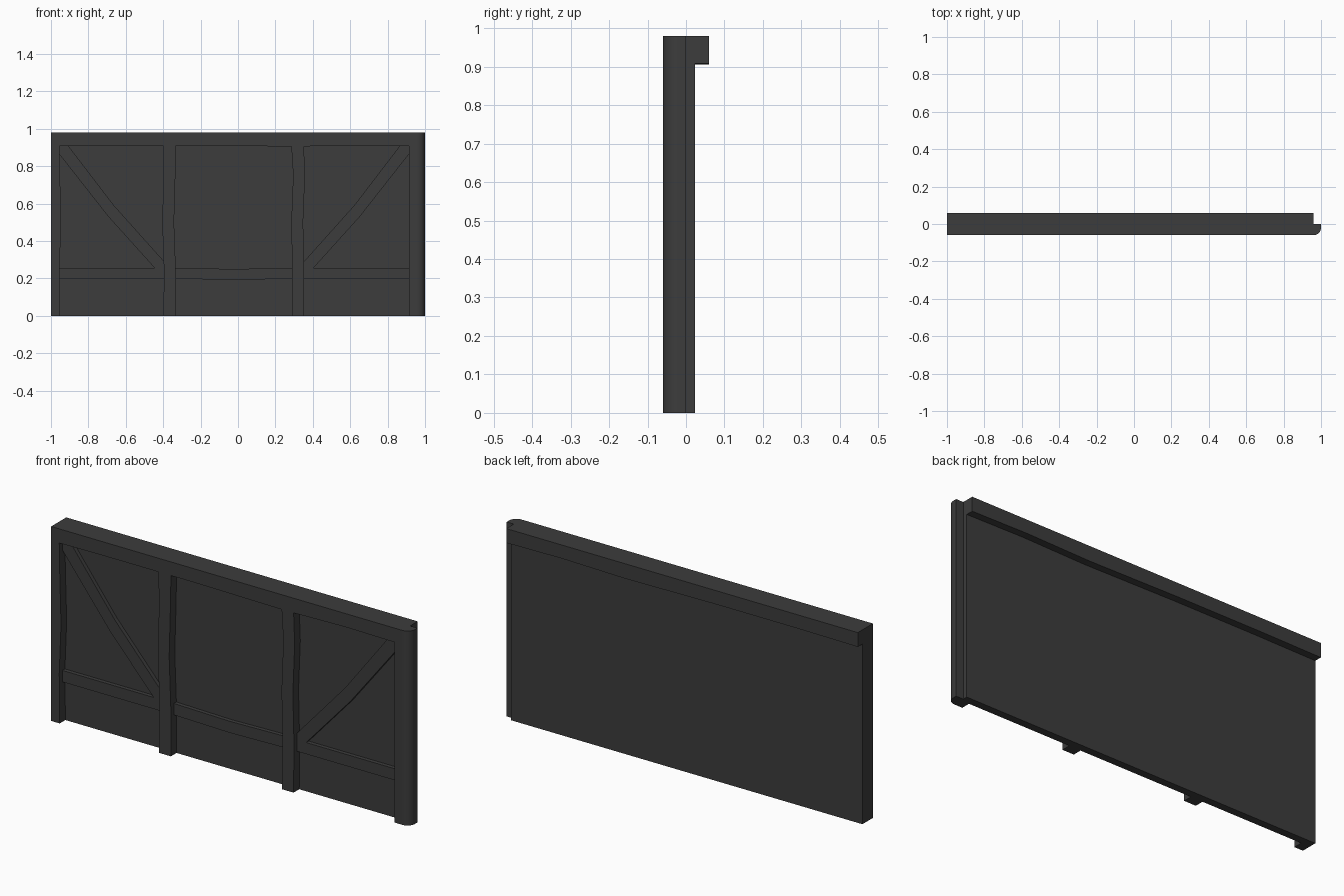
import bpy, bmesh, math

if "Cube" in bpy.data.objects:
    bpy.data.objects.remove(bpy.data.objects["Cube"])

dark = bpy.data.materials.new("dark_timber")
dark.diffuse_color = (0.045, 0.045, 0.045, 1)
dark.use_nodes = True
dark.node_tree.nodes["Principled BSDF"].inputs["Base Color"].default_value = dark.diffuse_color

FRONT, PANEL, BRACE, BACK = -0.06, -0.015, -0.035, 0.023


def extrude(name, outline, offset):
    """Closed prism from a 3D outline swept along an offset vector."""
    bm = bmesh.new()
    face = bm.faces.new([bm.verts.new(p) for p in outline])
    grown = bmesh.ops.extrude_face_region(bm, geom=[face])
    bmesh.ops.translate(bm, vec=offset,
                        verts=[v for v in grown["geom"] if isinstance(v, bmesh.types.BMVert)])
    bmesh.ops.recalc_face_normals(bm, faces=bm.faces)
    mesh = bpy.data.meshes.new(name)
    bm.to_mesh(mesh)
    bm.free()
    obj = bpy.data.objects.new(name, mesh)
    bpy.context.collection.objects.link(obj)
    mesh.materials.append(dark)
    return obj


def board(name, y0, y1, side_a, side_b):
    """Board seen from the front, bounded by two uneven (x, z) edges."""
    pts = side_a + side_b[::-1]
    return extrude(name, [(x, y0, z) for x, z in pts], (0, y1 - y0, 0))


# Plain wall panel behind the timbers
board("wall_panel", PANEL, BACK, [(-1, 0), (-1, 0.94)], [(0.96, 0), (0.96, 0.94)])

# Top beam, overhanging the back, with a slightly uneven underside
board("top_beam", FRONT, 0.06,
      [(-1, 0.908), (-0.65, 0.911), (-0.2, 0.911), (0.3, 0.905), (0.65, 0.912), (0.96, 0.908)],
      [(-1, 0.98), (0.96, 0.98)])

# Upright posts with hand-cut edges: x values at these heights
heights = (0, 0.25, 0.5, 0.75, 0.911)
posts = {
    "left_post": ((-1,) * 5, (-0.952, -0.955, -0.945, -0.952, -0.955)),
    "inner_left_post": ((-0.398, -0.396, -0.405, -0.398, -0.402),
                        (-0.332, -0.333, -0.342, -0.335, -0.332)),
    "inner_right_post": ((0.288, 0.29, 0.285, 0.295, 0.285),
                         (0.352, 0.354, 0.348, 0.358, 0.352)),
    "right_post": ((0.915, 0.915, 0.915, 0.913, 0.914), (0.96,) * 5),
}
for name, (left, right) in posts.items():
    board(name, FRONT, PANEL, list(zip(left, heights)), list(zip(right, heights)))

# Rounded corner at the right end
R = 0.04
arc = [(0.96 + R * math.sin(a), -0.02 - R * math.cos(a))
       for a in (math.radians(90) * i / 8 for i in range(9))]
corner = extrude("rounded_corner", [(x, y, 0) for x, y in arc + [(1, 0), (0.96, 0)]], (0, 0, 0.98))
bpy.context.view_layer.objects.active = corner
corner.select_set(True)
bpy.ops.object.shade_smooth_by_angle(angle=math.radians(30))

# Horizontal rails between the posts
for name, x0, x1, sag in (("left_rail", -0.96, -0.39, 0),
                          ("middle_rail", -0.345, 0.3, 0.007),
                          ("right_rail", 0.345, 0.92, 0)):
    m = (x0 + x1) / 2
    board(name, BRACE, PANEL, [(x0, 0.199), (m, 0.199 - sag), (x1, 0.199)],
          [(x0, 0.257), (m, 0.257 - sag), (x1, 0.257)])

# Diagonal braces, mirrored about the middle of the bays
lower = [(-0.957, 0.866), (-0.693, 0.53), (-0.445, 0.255)]
upper = [(-0.957, 0.91), (-0.908, 0.91), (-0.663, 0.59), (-0.396, 0.292), (-0.396, 0.255)]
for name, sign, shift in (("left_brace", 1, 0), ("right_brace", -1, -0.042)):
    a, b = ([(sign * x + shift, z) for x, z in edge] for edge in (lower, upper))
    board(name, BRACE, PANEL, a, b)
